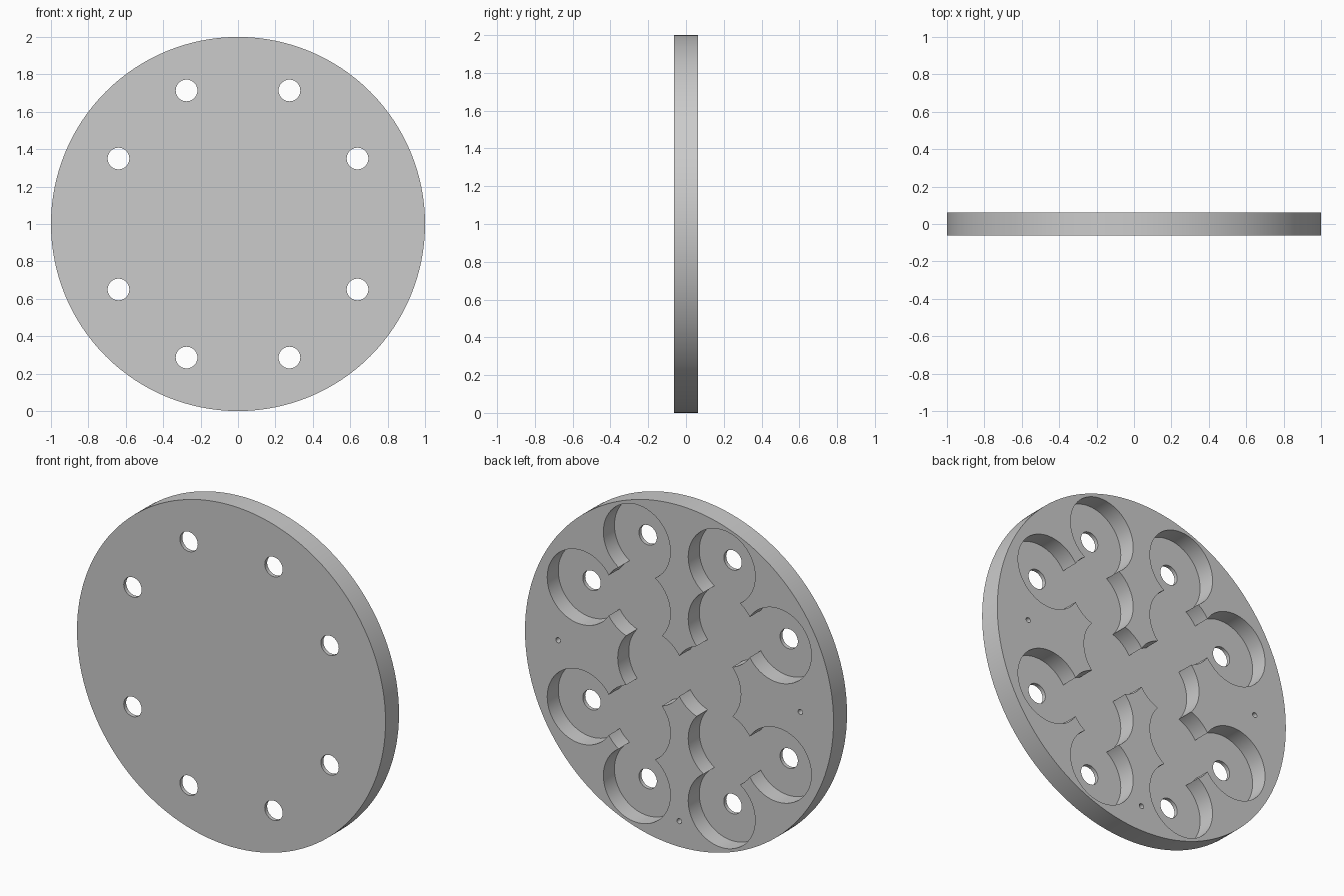
import bpy, bmesh, math
from mathutils import Matrix, Vector

if "Cube" in bpy.data.objects:
    bpy.data.objects.remove(bpy.data.objects["Cube"])

HALF = 0.0625      # half thickness of the disc
FLOOR = -0.04      # depth (y) of the pocket floor
POCKET_R, HOLE_R, PIN_R = 0.217, 0.058, 0.015


def cylinders(name, items):
    """One mesh of y-axis cylinders; items are (x, z, radius, y0, y1, sides)."""
    bm = bmesh.new()
    for x, z, r, y0, y1, n in items:
        m = (Matrix.Translation(Vector((x, (y0 + y1) / 2, z + 1)))
             @ Matrix.Rotation(math.pi / 2, 4, 'X'))
        bmesh.ops.create_cone(bm, cap_ends=True, segments=n, radius1=r,
                              radius2=r, depth=y1 - y0, matrix=m)
    me = bpy.data.meshes.new(name)
    bm.to_mesh(me)
    bm.free()
    ob = bpy.data.objects.new(name, me)
    bpy.context.collection.objects.link(ob)
    return ob


def cut(target, cutter):
    """Subtract the cutter, apply the result and remove the cutter."""
    mod = target.modifiers.new("cut", 'BOOLEAN')
    mod.operation, mod.solver, mod.use_self = 'DIFFERENCE', 'EXACT', True
    mod.object = cutter
    cutter.hide_render = True
    deps = bpy.context.evaluated_depsgraph_get()
    me = bpy.data.meshes.new_from_object(target.evaluated_get(deps))
    target.modifiers.clear()
    target.data = me
    bpy.data.objects.remove(cutter)


# Round plate
plate = cylinders("pocketed_disc", [(0, 0, 1, -HALF, HALF, 128)])

# Chain of overlapping round pockets in the back face
outer = [(sx * x, sz * z) for sx in (1, -1) for sz in (1, -1)
         for x, z in ((0.275, 0.714), (0.639, 0.35))]
inner = [(sx * 0.275, sz * 0.35) for sx in (1, -1) for sz in (1, -1)]
centre = [(0.182, 0), (-0.182, 0)]
cut(plate, cylinders("pocket_cutter", [
    (x, z, POCKET_R, FLOOR, 0.2, 64) for x, z in outer + inner + centre]))

# Through holes in the outer pockets, and three blind pin holes
holes = [(x, z, HOLE_R, -0.2, 0.2, 40) for x, z in outer]
pins = [(x, z, PIN_R, 0.0, 0.2, 20)
        for x, z in ((0.785, 0), (-0.785, 0), (0, -0.85))]
cut(plate, cylinders("hole_cutter", holes + pins))

# Single grey colour
grey = bpy.data.materials.new("light_grey")
grey.diffuse_color = (0.6, 0.6, 0.6, 1)
grey.use_nodes = True
grey.node_tree.nodes["Principled BSDF"].inputs["Base Color"].default_value = grey.diffuse_color
plate.data.materials.clear()
plate.data.materials.append(grey)

# Smooth round walls, sharp rims
bpy.context.view_layer.objects.active = plate
plate.select_set(True)
bpy.ops.object.shade_smooth_by_angle(angle=math.radians(25))
